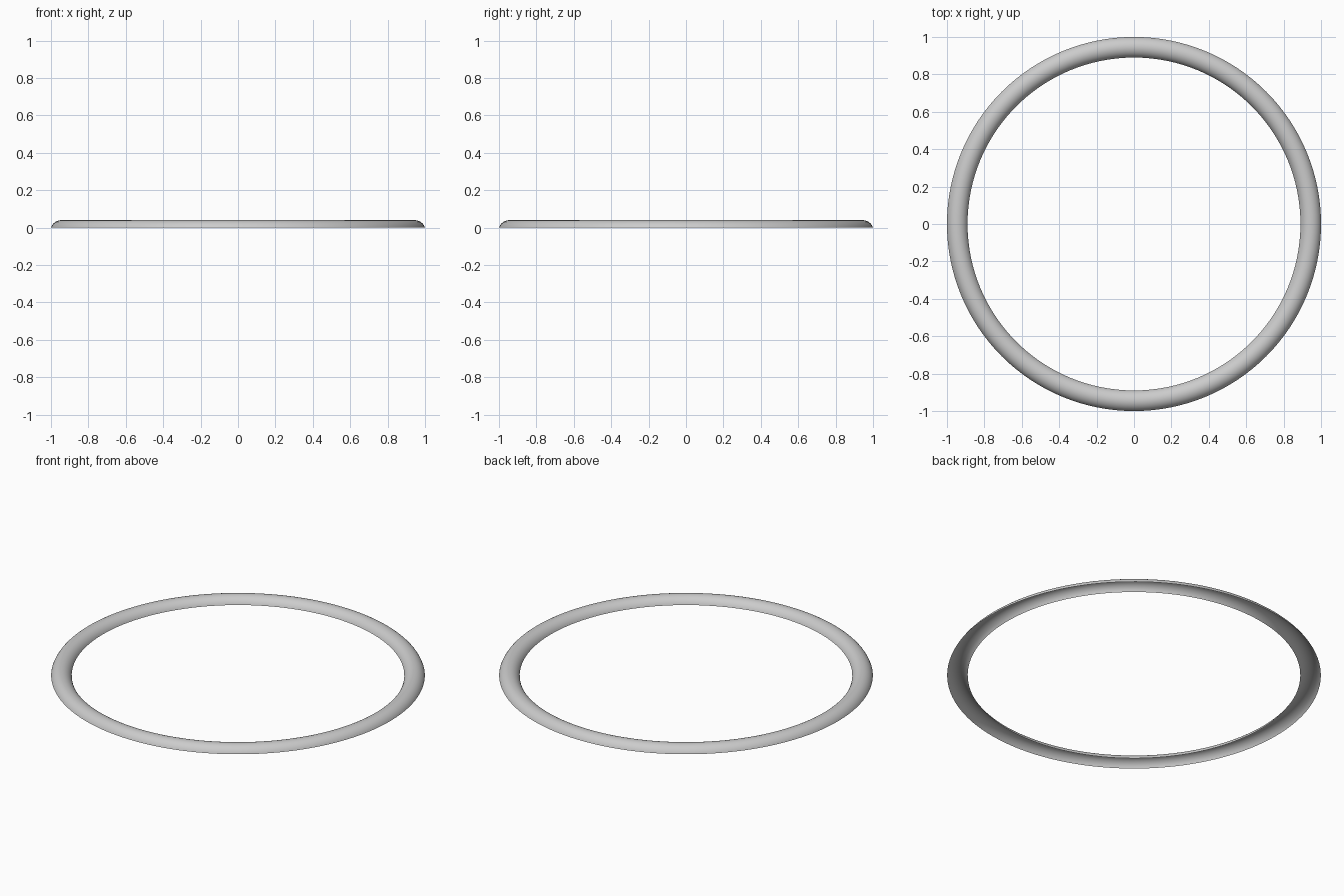
import bpy, bmesh, math

if "Cube" in bpy.data.objects:
    bpy.data.objects.remove(bpy.data.objects["Cube"])

SEGMENTS, ARC_STEPS = 128, 16
MID_R, HALF_W, HEIGHT = 0.945, 0.055, 0.04

# arched cross-section: circular arc open at the bottom
arc_r = (HALF_W**2 + HEIGHT**2) / (2 * HEIGHT)
arc_z = HEIGHT - arc_r
half_angle = math.acos(-arc_z / arc_r)

bm = bmesh.new()
profile = []
for i in range(ARC_STEPS + 1):
    a = half_angle * (1 - 2 * i / ARC_STEPS)
    profile.append(bm.verts.new((MID_R + arc_r * math.sin(a), 0, arc_z + arc_r * math.cos(a))))
edges = [bm.edges.new(pair) for pair in zip(profile, profile[1:])]

# sweep the arch round the vertical axis
bmesh.ops.spin(bm, geom=profile + edges, cent=(0, 0, 0), axis=(0, 0, 1),
               angle=math.tau, steps=SEGMENTS, use_merge=True)
bmesh.ops.remove_doubles(bm, verts=bm.verts, dist=1e-5)
bm.normal_update()

# make the outside of the arch face up
if sum(f.normal.z for f in bm.faces) < 0:
    bmesh.ops.reverse_faces(bm, faces=bm.faces)
for f in bm.faces:
    f.smooth = True

mesh = bpy.data.meshes.new("ring_shell")
bm.to_mesh(mesh)
bm.free()
ring = bpy.data.objects.new("ring_shell", mesh)
bpy.context.collection.objects.link(ring)
